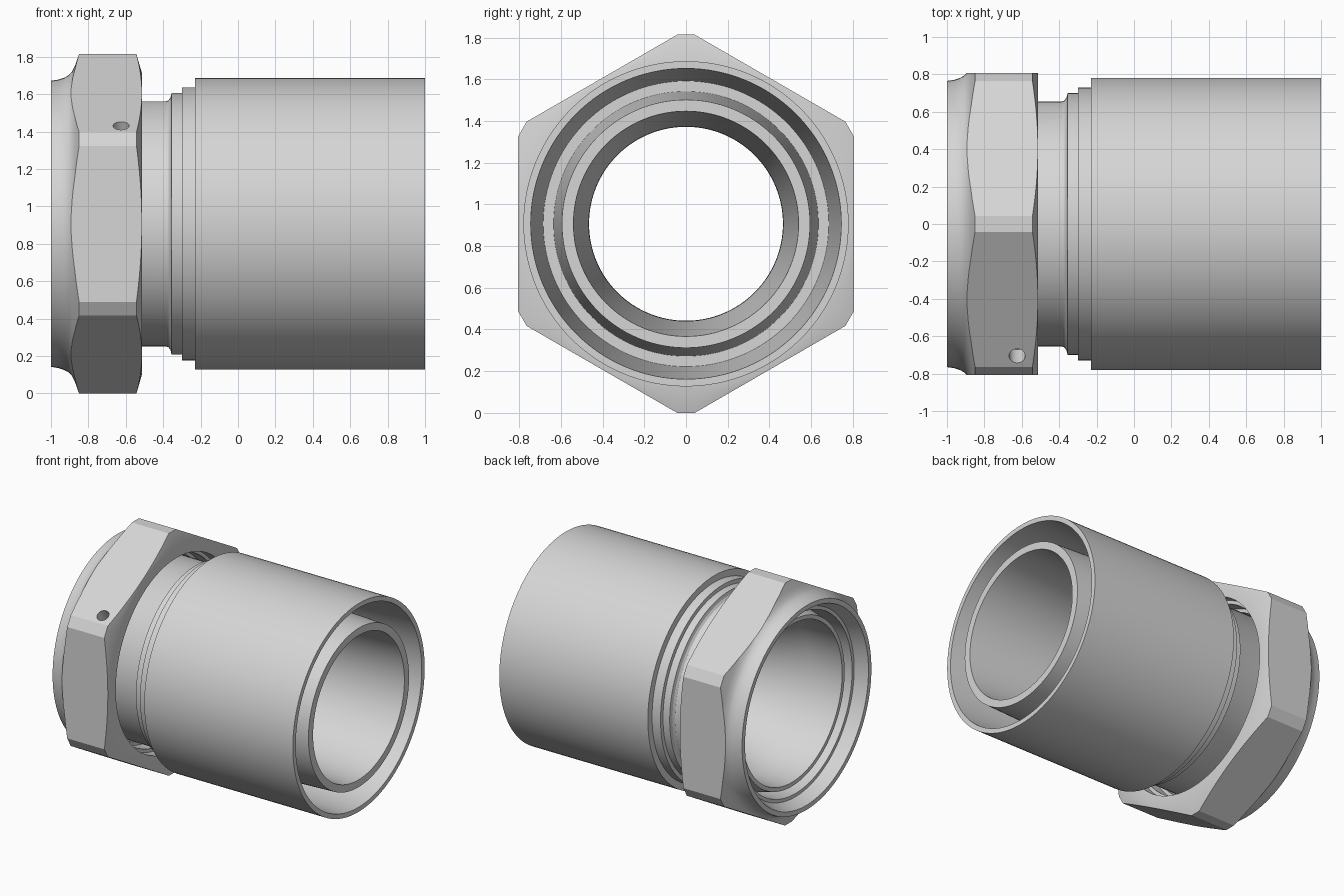
import bpy
import bmesh
from math import cos, sin, pi, radians
from mathutils import Matrix, Vector

AXIS_Z = 0.907      # height of the fitting's centre line
SEGMENTS = 128

if "Cube" in bpy.data.objects:
    bpy.data.objects.remove(bpy.data.objects["Cube"])

steel = bpy.data.materials.new("light grey metal")
GREY = (0.67, 0.67, 0.67, 1)
steel.diffuse_color = GREY
steel.use_nodes = True
steel.node_tree.nodes["Principled BSDF"].inputs["Base Color"].default_value = GREY


def finish(name, bm):
    """Turn a bmesh into a named object on the centre line."""
    bmesh.ops.recalc_face_normals(bm, faces=bm.faces)
    mesh = bpy.data.meshes.new(name)
    bm.to_mesh(mesh)
    bm.free()
    mesh.materials.append(steel)
    obj = bpy.data.objects.new(name, mesh)
    bpy.context.collection.objects.link(obj)
    obj.location.z = AXIS_Z
    return obj


def lathe(name, profile):
    """Revolve a closed (x, radius) profile around the x axis."""
    bm = bmesh.new()
    rings = []
    for i in range(SEGMENTS):
        a = 2 * pi * i / SEGMENTS
        rings.append([bm.verts.new((x, r * sin(a), r * cos(a))) for x, r in profile])
    n = len(profile)
    for i, ring in enumerate(rings):
        nxt = rings[(i + 1) % SEGMENTS]
        for j in range(n):
            k = (j + 1) % n
            bm.faces.new((ring[j], ring[k], nxt[k], nxt[j]))
    return finish(name, bm)


def hex_prism(name, x0, x1, corner, half_flat):
    """Hexagonal prism along x with flattened corners."""
    bm = bmesh.new()
    ends = []
    for x in (x0, x1):
        verts = []
        for k in range(6):
            a = k * pi / 3
            for t in (-half_flat, half_flat):
                verts.append(bm.verts.new((x, corner * sin(a) + t * cos(a),
                                           corner * cos(a) - t * sin(a))))
        bm.faces.new(verts)
        ends.append(verts)
    a, b = ends
    for i in range(len(a)):
        j = (i + 1) % len(a)
        bm.faces.new((a[i], a[j], b[j], b[i]))
    return finish(name, bm)


def boolean(obj, cutter, operation):
    """Apply a boolean and discard the cutter."""
    cutter.hide_render = True
    mod = obj.modifiers.new("cut", "BOOLEAN")
    mod.operation = operation
    mod.solver = "EXACT"
    mod.object = cutter
    bpy.context.view_layer.objects.active = obj
    bpy.ops.object.modifier_apply(modifier=mod.name)
    bpy.data.objects.remove(cutter)


# Body: outer sleeve, deep hose groove, inner tube, stepped collar and nose
body = lathe("sleeve_and_tube", [
    (-0.23, 0.78), (1, 0.78), (1, 0.745),
    (-0.1, 0.685), (-0.1, 0.635),
    (1, 0.595), (1, 0.54),
    (-0.2, 0.467), (-0.32, 0.465), (-0.62, 0.575), (-0.88, 0.59),
    (-0.88, 0.62), (-0.75, 0.655), (-0.385, 0.655),
    (-0.372, 0.66), (-0.361, 0.675), (-0.355, 0.7),
    (-0.3, 0.7), (-0.3, 0.73), (-0.23, 0.73),
])

# Nut: turned shape with a curved lip, trimmed to a hexagon
nut = lathe("hex_nut", [
    (-1, 0.73), (-1, 0.765), (-0.96, 0.771), (-0.93, 0.781),
    (-0.908, 0.793), (-0.89, 0.81), (-0.872, 0.845), (-0.85, 0.907),
    (-0.835, 0.95), (-0.555, 0.95), (-0.512, 0.8), (-0.512, 0.715),
    (-0.6, 0.715), (-0.6, 0.69), (-0.7, 0.69), (-0.7, 0.665),
    (-0.91, 0.665), (-0.91, 0.69),
])
boolean(nut, hex_prism("hex_cutter", -1.1, -0.4, 0.907, 0.042), "INTERSECT")

# Small blind hole drilled square into the upper front flat
bm = bmesh.new()
bmesh.ops.create_cone(bm, cap_ends=True, segments=32, radius1=0.043,
                      radius2=0.043, depth=0.28)
normal = Vector((0, -sin(radians(30)), cos(radians(30))))
bm.transform(Matrix.Translation((-0.625, -0.705, 0.524))
             @ normal.to_track_quat("Z", "Y").to_matrix().to_4x4())
boolean(nut, finish("hole_cutter", bm), "DIFFERENCE")

# Smooth turned surfaces, crisp machined edges
bpy.ops.object.select_all(action="DESELECT")
for obj in (body, nut):
    obj.select_set(True)
bpy.context.view_layer.objects.active = body
bpy.ops.object.shade_smooth_by_angle(angle=radians(22))
